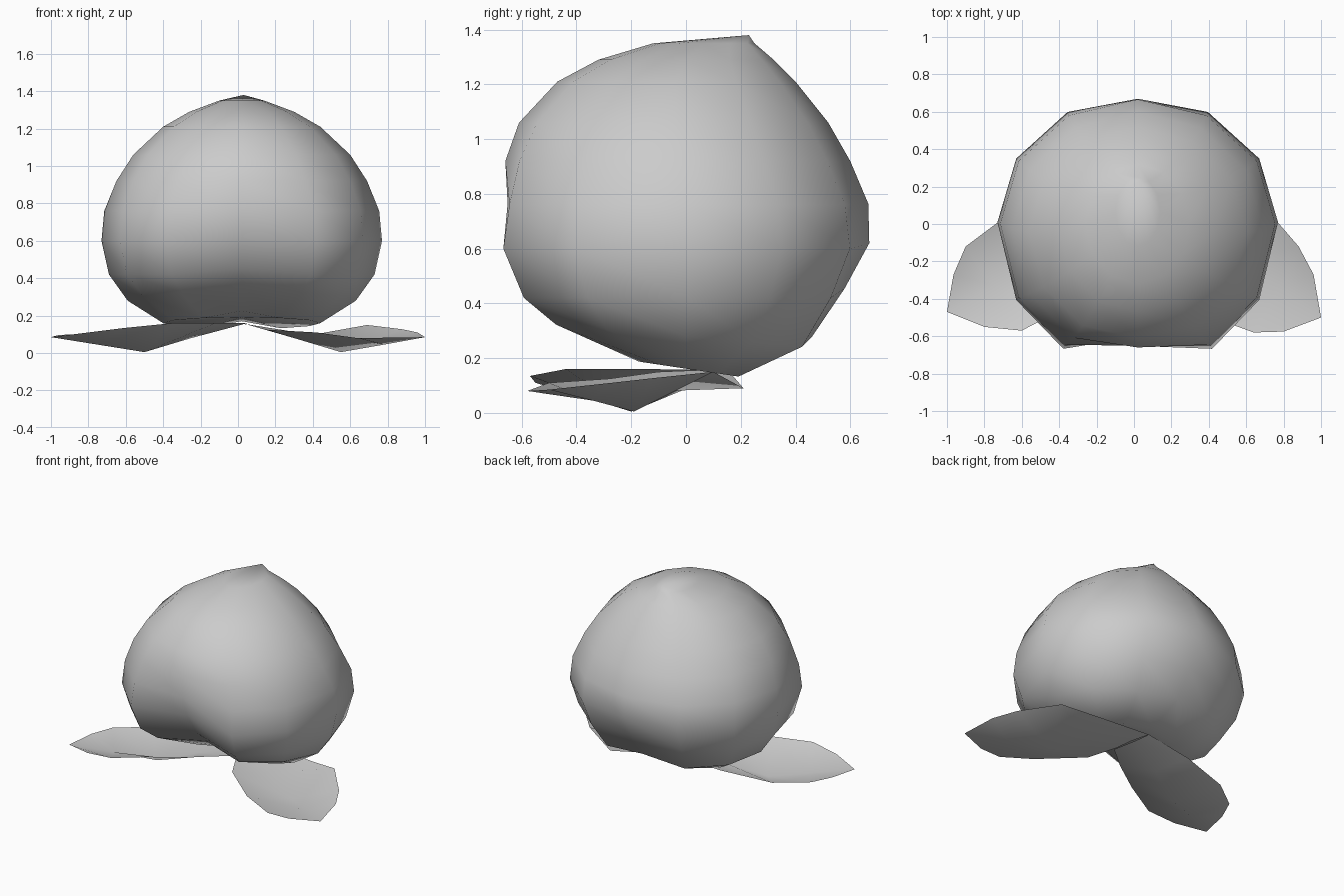
import bpy, bmesh
from math import sin, cos, radians

cube = bpy.data.objects.get("Cube")
if cube:
    bpy.data.objects.remove(cube)

grey = bpy.data.materials.new("plain_grey")
grey.use_nodes = True
grey.diffuse_color = (0.6, 0.6, 0.6, 1)
grey.node_tree.nodes["Principled BSDF"].inputs["Base Color"].default_value = (0.6, 0.6, 0.6, 1)


def finish(bm, name, angle):
    """Turn a bmesh into a smooth grey object."""
    bmesh.ops.recalc_face_normals(bm, faces=bm.faces)
    mesh = bpy.data.meshes.new(name)
    bm.to_mesh(mesh)
    bm.free()
    mesh.materials.append(grey)
    obj = bpy.data.objects.new(name, mesh)
    bpy.context.collection.objects.link(obj)
    bpy.ops.object.select_all(action='DESELECT')
    obj.select_set(True)
    bpy.context.view_layer.objects.active = obj
    bpy.ops.object.shade_smooth_by_angle(angle=radians(angle))


def bridge(bm, a, b, closed):
    n = len(a)
    for i in range(n if closed else n - 1):
        j = (i + 1) % n
        bm.faces.new((a[i], a[j], b[j], b[i]))


# Fruit body: rings of height, half width, front y, back y, lobe, groove, tilt
RINGS = [
    (1.35, 0.12, -0.12, 0.25, 0, 0, 0),
    (1.29, 0.28, -0.32, 0.32, 0, 0, 0),
    (1.21, 0.42, -0.47, 0.40, 0, 0, 0),
    (1.06, 0.58, -0.61, 0.52, 0.02, 0, 0),
    (0.92, 0.67, -0.66, 0.60, 0.06, 0, 0),
    (0.76, 0.735, -0.665, 0.67, 0.12, 0.02, 0),
    (0.60, 0.75, -0.67, 0.69, 0.15, 0.1, 0),
    (0.42, 0.71, -0.60, 0.61, 0.14, 0.17, 0),
    (0.28, 0.61, -0.49, 0.49, 0.12, 0.2, -0.09),
    (0.16, 0.42, -0.20, 0.22, 0, 0.2, -0.15),
]
SIDES = 12
bm = bmesh.new()
loops = []
for z, half, front, back, lobe, groove, tilt in RINGS:
    mid, depth = (front + back) / 2, (back - front) / 2
    loop = []
    for i in range(SIDES):
        a = radians(360 * i / SIDES)
        x, y, lift = half * cos(a), depth * sin(a), 0
        if i == 9:                      # front crease
            y *= 1 - groove
            lift = groove * 0.2
        elif i == 3:                    # back crease
            y *= 1 - groove * 0.3
            lift = groove * 0.2
        elif i in (8, 10):              # front lobes
            y *= 1 + lobe
            x *= 1 + lobe * 0.4
        elif i in (7, 11):              # lobe sides
            y *= 1 + lobe * 1.5
        loop.append(bm.verts.new((x + 0.02, y + mid, z + tilt * y + lift)))
    loops.append(loop)
for upper, lower in zip(loops, loops[1:]):
    bridge(bm, upper, lower, True)
tip = bm.verts.new((0.03, 0.23, 1.38))
base = bm.verts.new((0.02, 0.05, 0.19))
for pole, loop in ((tip, loops[0]), (base, loops[-1])):
    for i in range(SIDES):
        bm.faces.new((pole, loop[i], loop[(i + 1) % SIDES]))
finish(bm, "fruit_body", 75)


def leaf(name, front, rib, back):
    """Creased leaf sheet spanned by front edge, low midrib and back edge."""
    bm = bmesh.new()
    rows = [[bm.verts.new(p) for p in row] for row in (front, rib, back)]
    for a, b in zip(rows, rows[1:]):
        bridge(bm, a, b, False)
    finish(bm, name, 60)


# Leaves spread out under the fruit
leaf("left_leaf",
     [(0.06, -0.1, 0.15), (0.15, -0.28, 0.125), (0.42, -0.5, 0.11), (0.64, -0.58, 0.08), (0.8, -0.575, 0.08)],
     [(0.04, 0.02, 0.155), (0.3, -0.08, 0.08), (0.55, -0.19, 0.005), (0.78, -0.34, 0.045), (1, -0.5, 0.085)],
     [(0, 0.15, 0.16), (0.45, 0.21, 0.09), (0.69, 0.1, 0.15), (0.88, -0.12, 0.127), (0.96, -0.27, 0.11)])
leaf("right_leaf",
     [(0.05, -0.14, 0.16), (-0.12, -0.28, 0.16), (-0.35, -0.44, 0.16), (-0.6, -0.57, 0.135), (-0.8, -0.55, 0.11)],
     [(0.02, 0.02, 0.158), (-0.25, -0.08, 0.08), (-0.5, -0.2, 0.005), (-0.75, -0.33, 0.045), (-1, -0.47, 0.085)],
     [(0, 0.15, 0.16), (-0.35, 0.12, 0.13), (-0.7, 0.03, 0.1), (-0.9, -0.12, 0.1), (-0.965, -0.27, 0.095)])
